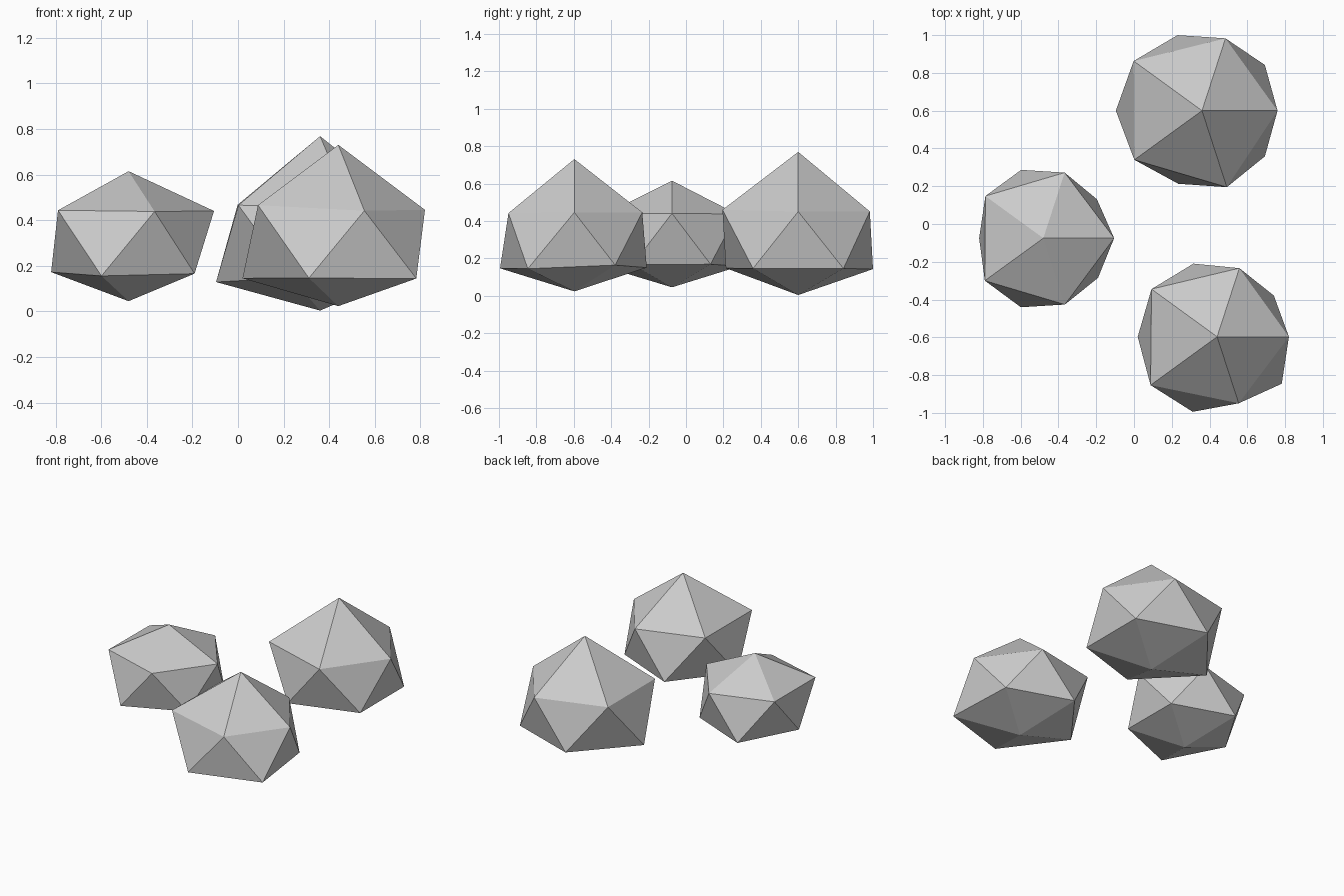
import bpy, bmesh, math

if "Cube" in bpy.data.objects:
    bpy.data.objects.remove(bpy.data.objects["Cube"])

SQUASH = 0.75  # rocks are flattened vertically


def rock(name, centre, reach):
    """Icosahedron whose corners are pushed out by individual distances.
    Order: bottom, lower ring (36 deg on), upper ring (0 deg on), top."""
    bm = bmesh.new()
    bmesh.ops.create_icosphere(bm, subdivisions=1, radius=1)
    corners = sorted(bm.verts, key=lambda v: (
        round(v.co.z, 2), round(math.degrees(math.atan2(v.co.y, v.co.x))) % 360))
    for v, r in zip(corners, reach):
        v.co *= r
        v.co.z *= SQUASH
    mesh = bpy.data.meshes.new(name)
    bm.to_mesh(mesh)
    bm.free()
    obj = bpy.data.objects.new(name, mesh)
    obj.location = centre
    bpy.context.collection.objects.link(obj)


# Large rock at the back
rock("rock_back", (0.36, 0.6, 0.3),
     [0.395, 0.46, 0.47, 0.51, 0.455, 0.46,
      0.447, 0.45, 0.50, 0.495, 0.476, 0.625])

# Medium rock at the front
rock("rock_front", (0.44, -0.597, 0.303),
     [0.373, 0.415, 0.455, 0.47, 0.467, 0.473,
      0.425, 0.427, 0.48, 0.487, 0.414, 0.57])

# Small flat rock on the left
rock("rock_left", (-0.48, -0.075, 0.3),
     [0.34, 0.392, 0.425, 0.38, 0.43, 0.40,
      0.419, 0.408, 0.424, 0.428, 0.413, 0.42])
